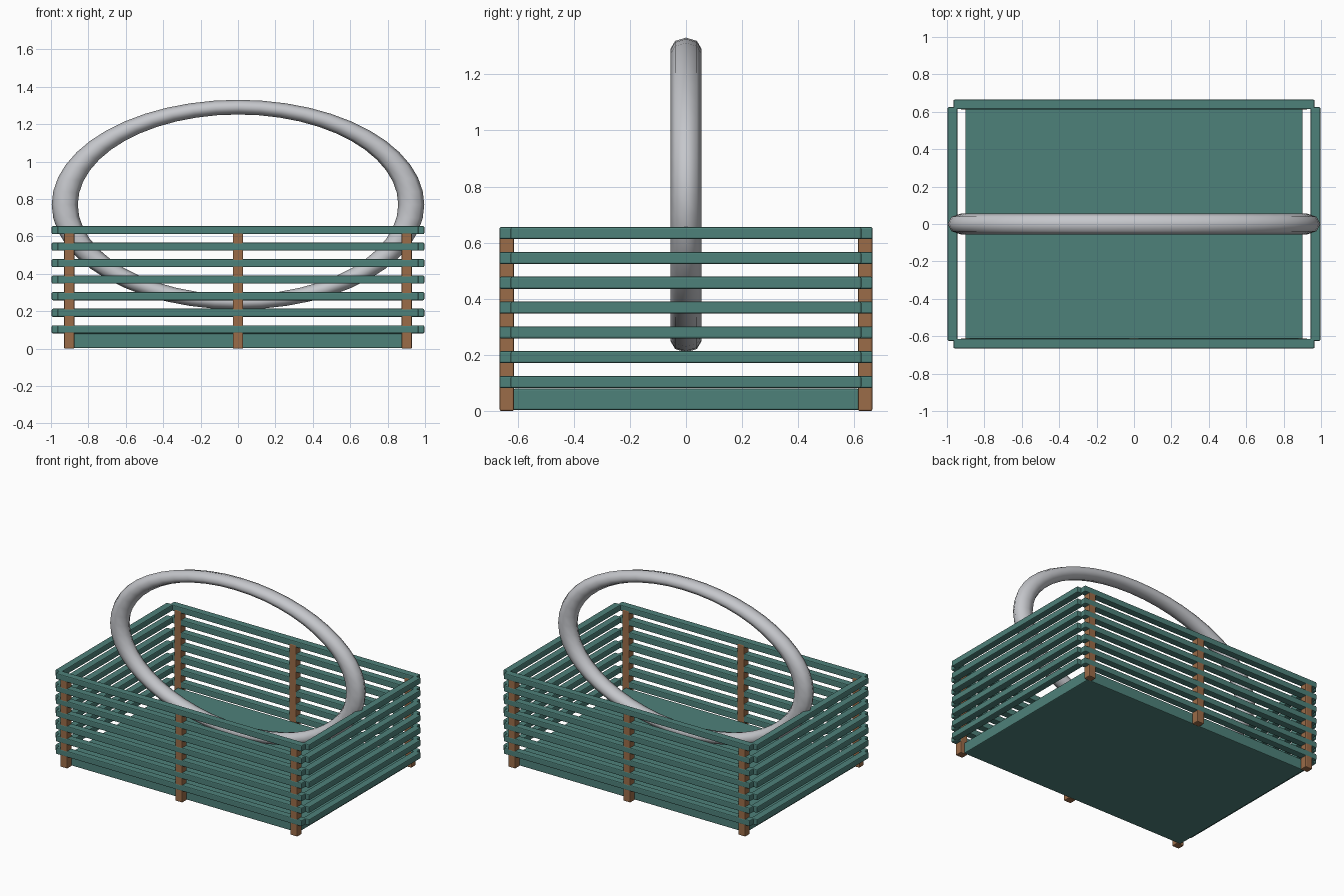
import bpy, math

if "Cube" in bpy.data.objects:
    bpy.data.objects.remove(bpy.data.objects["Cube"])


def material(name, rgb):
    m = bpy.data.materials.new(name)
    m.diffuse_color = (*rgb, 1)
    m.use_nodes = True
    m.node_tree.nodes["Principled BSDF"].inputs["Base Color"].default_value = m.diffuse_color
    return m


TEAL = material("teal paint", (0.076, 0.22, 0.195))
WOOD = material("brown wood", (0.33, 0.15, 0.065))
METAL = material("pale grey", (0.56, 0.57, 0.60))


def box(name, x, y, z, mat, bevel=0.006):
    """Box from (min, max) ranges with slightly softened edges."""
    bpy.ops.mesh.primitive_cube_add(
        size=1, location=[(a + b) / 2 for a, b in (x, y, z)])
    o = bpy.context.object
    o.name = name
    o.scale = [b - a for a, b in (x, y, z)]
    bpy.ops.object.transform_apply(location=False, rotation=False, scale=True)
    mod = o.modifiers.new("soft edges", 'BEVEL')
    mod.width = bevel
    mod.segments = 2
    o.data.materials.append(mat)
    return o


# floor panel
box("floor_panel", (-0.902, 0.902), (-0.615, 0.615), (0.003, 0.08), TEAL)

# seven rows of slats around the four walls
for i in range(7):
    z0 = 0.082 + i * 0.0884
    z = (z0, z0 + 0.043)
    for s, side in ((-1, "front"), (1, "back")):
        box(f"{side}_slat_{i + 1}", (-0.965, 0.965),
            sorted((s * 0.614, s * 0.665)), z, TEAL)
    for s, side in ((-1, "left"), (1, "right")):
        box(f"{side}_slat_{i + 1}", sorted((s * 0.945, s * 0.996)),
            (-0.625, 0.625), z, TEAL)

# upright posts, three on the front and three on the back
for s, side in ((-1, "front"), (1, "back")):
    for x, place in ((-0.902, "left"), (0, "middle"), (0.902, "right")):
        box(f"{side}_{place}_post", (x - 0.028, x + 0.028),
            sorted((s * 0.613, s * 0.664)), (0, 0.63), WOOD)

# oval hoop handle: a ring stretched sideways
bpy.ops.mesh.primitive_torus_add(
    major_segments=48, minor_segments=8, major_radius=0.93, minor_radius=0.07,
    location=(0, 0, 0.77), rotation=(math.pi / 2, 0, 0))
hoop = bpy.context.object
hoop.name = "hoop_handle"
hoop.scale = (0.996, 0.5605, 0.055 / 0.07)
bpy.ops.object.transform_apply(location=False, rotation=True, scale=True)
hoop.data.materials.append(METAL)
bpy.ops.object.shade_smooth()
